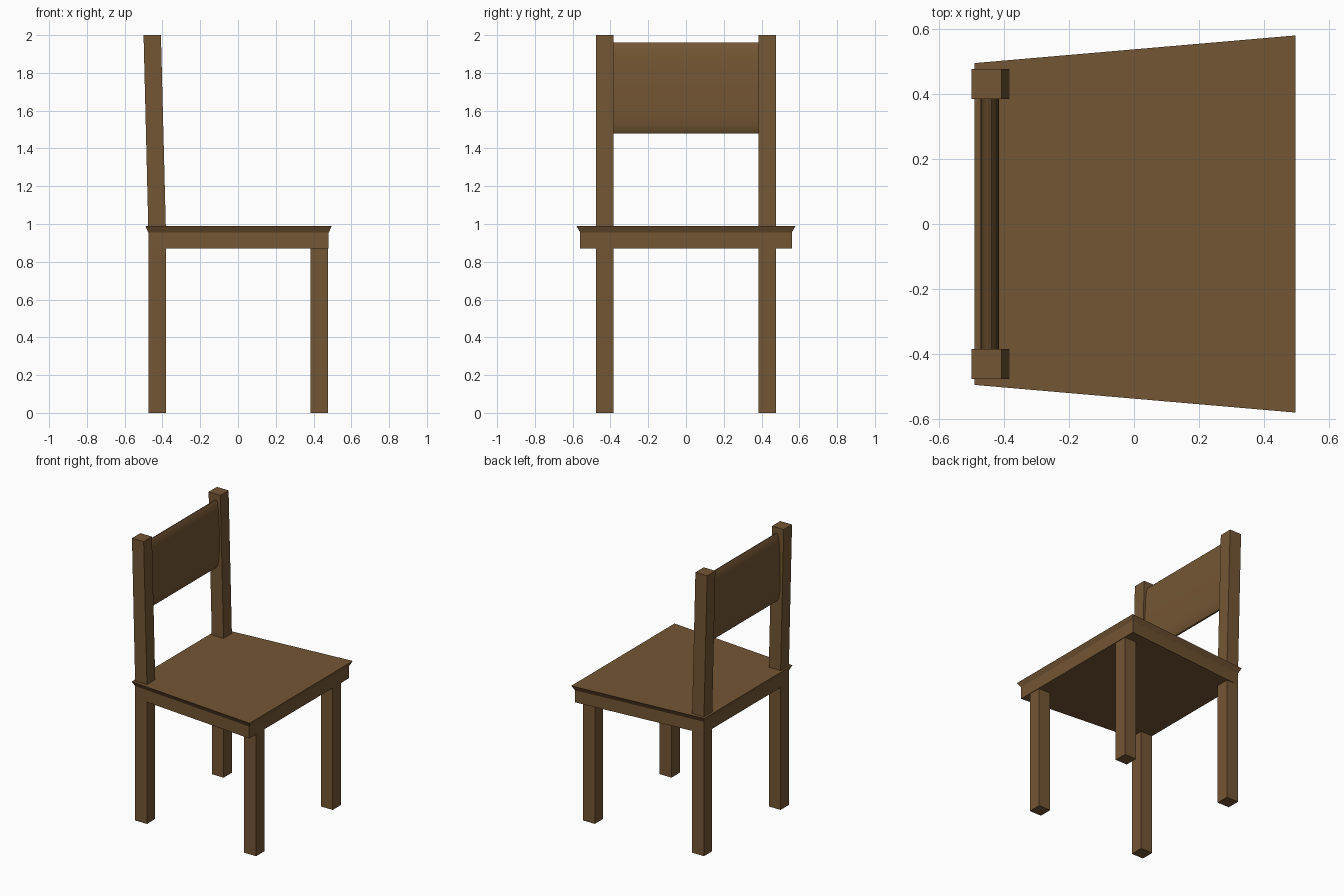
import bpy

if "Cube" in bpy.data.objects:
    bpy.data.objects.remove(bpy.data.objects["Cube"])

wood = bpy.data.materials.new("brown wood")
wood.diffuse_color = (0.175, 0.093, 0.034, 1)
wood.use_nodes = True
wood.node_tree.nodes["Principled BSDF"].inputs["Base Color"].default_value = wood.diffuse_color


def loft(name, rings, smooth=False):
    """Join equal-length rings of points into a closed solid."""
    n = len(rings[0])
    verts = [p for r in rings for p in r]
    faces = [tuple(reversed(range(n))),
             tuple(range(len(verts) - n, len(verts)))]
    for k in range(len(rings) - 1):
        a, b = k * n, (k + 1) * n
        faces += [(a + i, a + (i + 1) % n, b + (i + 1) % n, b + i)
                  for i in range(n)]
    me = bpy.data.meshes.new(name)
    me.from_pydata(verts, [], faces)
    me.materials.append(wood)
    ob = bpy.data.objects.new(name, me)
    bpy.context.collection.objects.link(ob)
    bpy.context.view_layer.objects.active = ob
    ob.select_set(True)
    bpy.ops.object.mode_set(mode='EDIT')
    bpy.ops.mesh.select_all(action='SELECT')
    bpy.ops.mesh.normals_make_consistent(inside=False)
    bpy.ops.object.mode_set(mode='OBJECT')
    if smooth:
        bpy.ops.object.shade_smooth_by_angle(angle=0.8)
    ob.select_set(False)
    return ob


def ring(x0, x1, z, y_in, y_out):
    return [(x0, y_in, z), (x1, y_in, z), (x1, y_out, z), (x0, y_out, z)]


def seat_ring(z, back, front, w_back, w_front):
    return [(back, -w_back, z), (front, -w_front, z),
            (front, w_front, z), (back, w_back, z)]


# Seat: trapezoid slab with a flared upper lip
loft("seat", [seat_ring(0.87, -0.475, 0.48, 0.476, 0.56),
              seat_ring(0.955, -0.475, 0.48, 0.476, 0.56),
              seat_ring(0.99, -0.49, 0.497, 0.495, 0.58)])

# Legs; the rear ones continue up as leaning back posts
for side, s in (("left", -1), ("right", 1)):
    y0, y1 = s * 0.384, s * 0.477
    loft("front_leg_" + side, [ring(0.383, 0.476, z, y0, y1)
                               for z in (0, 0.88)])
    loft("back_post_" + side, [ring(-0.475, -0.382, 0, y0, y1),
                               ring(-0.475, -0.382, 0.98, y0, y1),
                               ring(-0.50, -0.408, 2.0, y0, y1)])

# Backrest: cushion-like lens profile, extruded between the posts
half = [(0.003, 1.96), (0.012, 1.945), (0.020, 1.90), (0.026, 1.82),
        (0.0285, 1.72), (0.0285, 1.62), (0.025, 1.55), (0.017, 1.50),
        (0.006, 1.48)]
mid = -0.4435
profile = ([(mid + d, z) for d, z in half] +
           [(mid - d, z) for d, z in reversed(half)])
loft("backrest", [[(x, y, z) for x, z in profile] for y in (-0.386, 0.386)],
     smooth=True)
